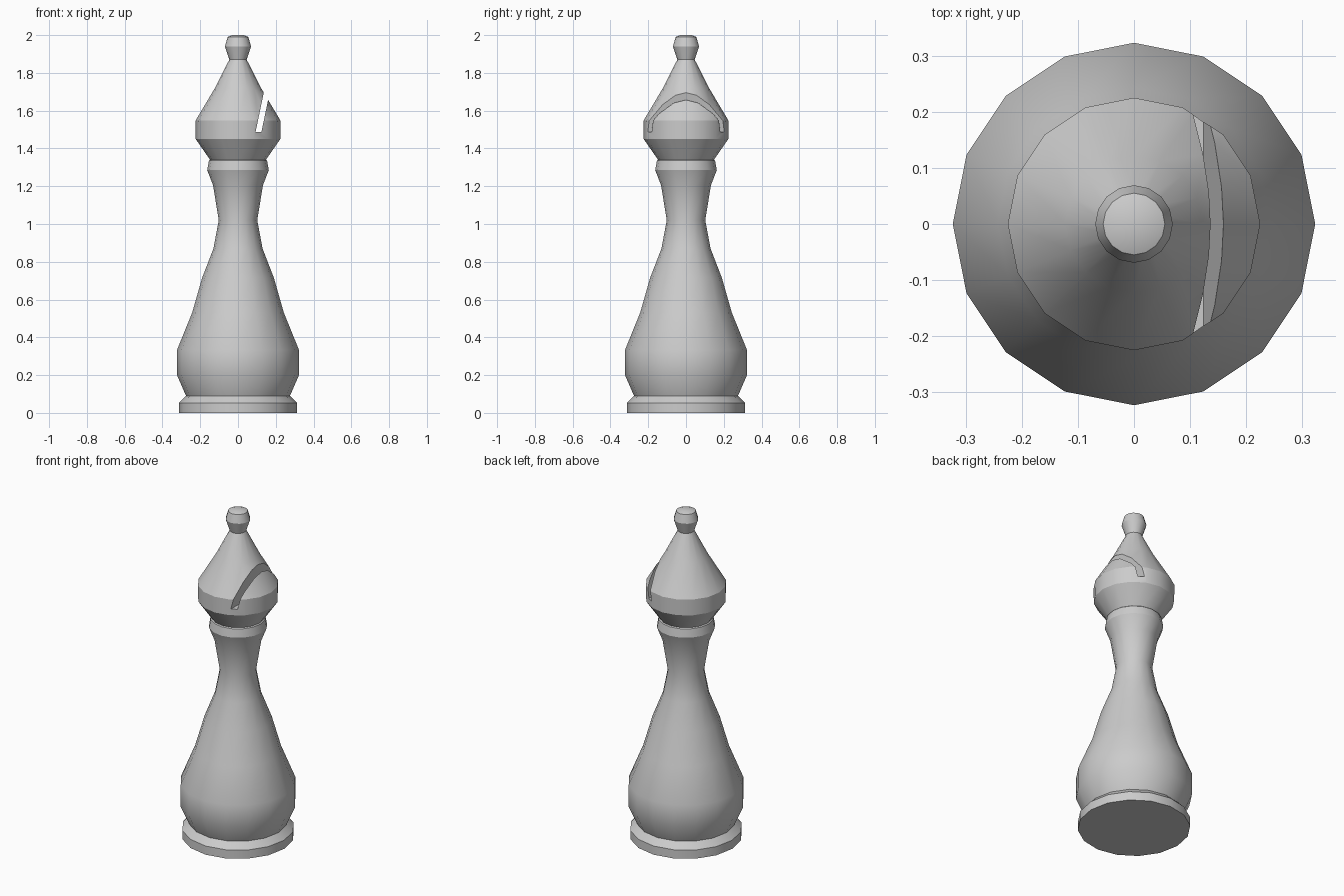
import bpy, bmesh, math

if "Cube" in bpy.data.objects:
    bpy.data.objects.remove(bpy.data.objects["Cube"])

SIDES = 16


def make_object(name, bm):
    bmesh.ops.recalc_face_normals(bm, faces=bm.faces)
    mesh = bpy.data.meshes.new(name)
    bm.to_mesh(mesh)
    bm.free()
    obj = bpy.data.objects.new(name, mesh)
    bpy.context.collection.objects.link(obj)
    return obj


def lathe(name, profile):
    """Turn (radius, height) points around z, closed top and bottom."""
    bm = bmesh.new()
    rings = []
    for r, z in profile:
        rings.append([bm.verts.new((r * math.cos(a), r * math.sin(a), z))
                      for a in (2 * math.pi * i / SIDES for i in range(SIDES))])
    for low, high in zip(rings, rings[1:]):
        for i in range(SIDES):
            j = (i + 1) % SIDES
            bm.faces.new((low[i], low[j], high[j], high[i]))
    bm.faces.new(rings[0])
    bm.faces.new(rings[-1])
    return make_object(name, bm)


# Turned chess piece, from foot to finial
piece = lathe("bishop_piece", [
    # foot and wide belly
    (0.313, 0.0), (0.313, 0.053), (0.275, 0.09), (0.323, 0.2), (0.323, 0.333),
    # tapering stem and flared neck
    (0.243, 0.53), (0.19, 0.715), (0.13, 0.87), (0.102, 1.02), (0.132, 1.205),
    # collar
    (0.163, 1.285), (0.154, 1.335), (0.148, 1.34),
    # head
    (0.224, 1.45), (0.225, 1.547), (0.122, 1.72), (0.046, 1.87),
    # finial
    (0.069, 1.94), (0.055, 1.99), (0.03, 2.0)])

# Slanted slot cutter, running through the head along y
section = [(0.093, 1.487), (0.124, 1.487), (0.210, 1.9), (0.179, 1.9)]
bm = bmesh.new()
face = bm.faces.new([bm.verts.new((x, -0.5, z)) for x, z in section])
extruded = bmesh.ops.extrude_face_region(bm, geom=[face], use_keep_orig=True)
for v in extruded["geom"]:
    if isinstance(v, bmesh.types.BMVert):
        v.co.y = 0.5
cutter = make_object("slot_cutter", bm)
cutter.hide_render = True

# Cut the slot and keep the result
mod = piece.modifiers.new("slot", "BOOLEAN")
mod.operation = "DIFFERENCE"
mod.solver = "EXACT"
mod.object = cutter
bpy.context.view_layer.objects.active = piece
piece.select_set(True)
bpy.ops.object.modifier_apply(modifier=mod.name)
bpy.data.objects.remove(cutter)

# Smooth around the turning, sharp at the steps
bpy.ops.object.shade_smooth_by_angle(angle=math.radians(30))
